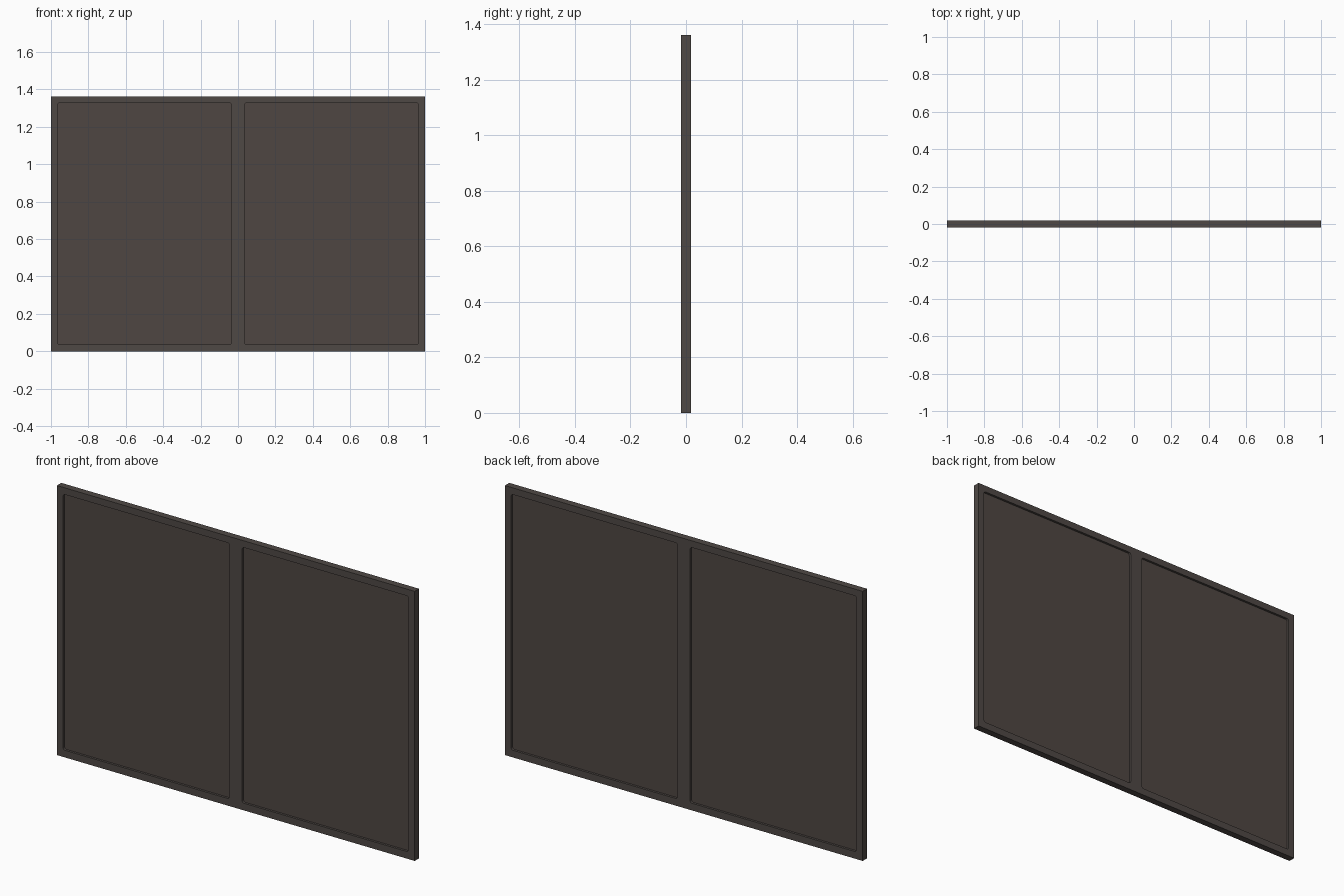
import bpy, math
from mathutils import Matrix

if "Cube" in bpy.data.objects:
    bpy.data.objects.remove(bpy.data.objects["Cube"])

W, H, T = 1.0, 1.362, 0.0175        # half width, height, half thickness
BORDER, MULLION = 0.034, 0.035      # frame border, half of the centre bar
PANEL_T = 0.006                     # half thickness of the panels


def material(name, rgb):
    m = bpy.data.materials.new(name)
    m.diffuse_color = (*rgb, 1.0)
    m.use_nodes = True
    m.node_tree.nodes["Principled BSDF"].inputs["Base Color"].default_value = m.diffuse_color
    return m


frame_mat = material("dark_grey_brown", (0.078, 0.066, 0.060))
panel_mat = material("dark_warm_brown", (0.078, 0.062, 0.055))


def rounded_rect(x0, z0, x1, z1, r, seg=4):
    if r == 0:
        return [(x0, z0), (x1, z0), (x1, z1), (x0, z1)]
    pts = []
    corners = [(x1 - r, z1 - r), (x0 + r, z1 - r), (x0 + r, z0 + r), (x1 - r, z0 + r)]
    for q, (cx, cz) in enumerate(corners):
        for i in range(seg + 1):
            a = math.pi / 2 * (q + i / seg)
            pts.append((cx + r * math.cos(a), cz + r * math.sin(a)))
    return pts


def extruded(name, outlines, half, mat):
    """Upright plate from outlines; inner outlines become holes."""
    cu = bpy.data.curves.new(name + "_profile", 'CURVE')
    cu.dimensions = '2D'
    cu.fill_mode = 'BOTH'
    cu.extrude = half
    for pts in outlines:
        s = cu.splines.new('POLY')
        s.points.add(len(pts) - 1)
        for p, (x, z) in zip(s.points, pts):
            p.co = (x, z, 0, 1)
        s.use_cyclic_u = True
    tmp = bpy.data.objects.new(name + "_tmp", cu)
    bpy.context.collection.objects.link(tmp)
    bpy.context.view_layer.update()
    dg = bpy.context.evaluated_depsgraph_get()
    me = bpy.data.meshes.new_from_object(tmp.evaluated_get(dg))
    bpy.data.objects.remove(tmp)
    me.transform(Matrix.Rotation(math.pi / 2, 4, 'X'))
    me.materials.clear()
    me.materials.append(mat)
    for p in me.polygons:
        p.use_smooth = False
    ob = bpy.data.objects.new(name, me)
    bpy.context.collection.objects.link(ob)
    return ob


# frame with two rounded openings
z0, z1 = BORDER + 0.002, H - BORDER
openings = [(-W + BORDER, -MULLION), (MULLION, W - BORDER)]
extruded("frame",
         [rounded_rect(-W, 0, W, H, 0)] +
         [rounded_rect(a, z0, b, z1, 0.012) for a, b in openings],
         T, frame_mat)

# recessed panels, tucked slightly into the frame
for name, (a, b) in zip(("left_panel", "right_panel"), openings):
    e = 0.008
    extruded(name, [rounded_rect(a - e, z0 - e, b + e, z1 + e, 0)], PANEL_T, panel_mat)
